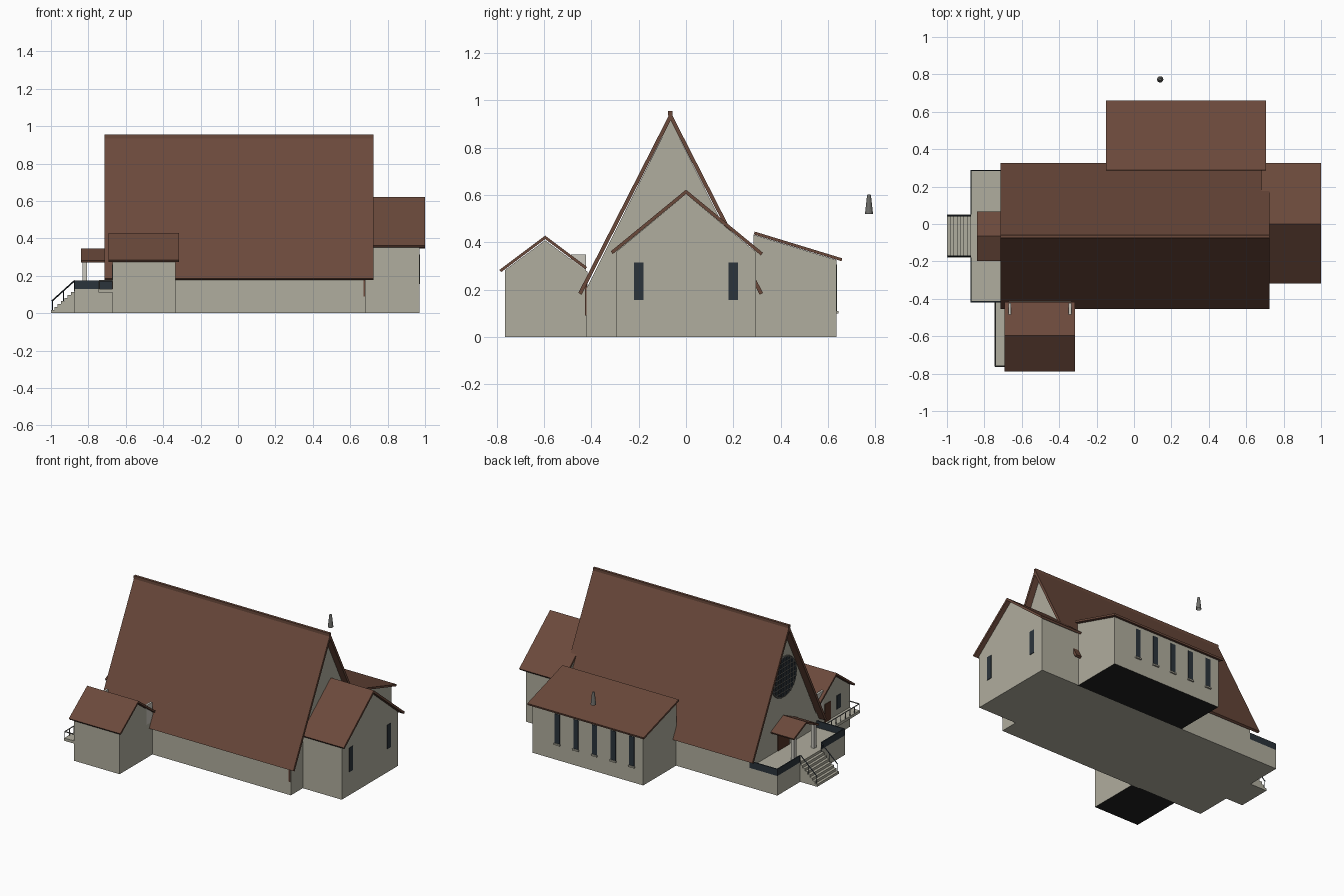
import bpy, bmesh, math
from mathutils import Vector

if "Cube" in bpy.data.objects:
    bpy.data.objects.remove(bpy.data.objects["Cube"])


def mat(name, r, g, b):
    m = bpy.data.materials.new(name)
    m.diffuse_color = (r, g, b, 1)
    m.use_nodes = True
    m.node_tree.nodes["Principled BSDF"].inputs["Base Color"].default_value = m.diffuse_color
    return m


WALL = mat("cream stone", .434, .418, .342)
ROOF = mat("brown roof", .147, .067, .044)
DARK = mat("dark glass", .024, .034, .044)
WOOD = mat("door wood", .09, .035, .02)
GREY = mat("grey metal", .15, .15, .14)
PALE = mat("pale post", .6, .58, .52)
BLACK = mat("black underside", .015, .015, .014)


def finish(bm, name, *mats):
    bmesh.ops.recalc_face_normals(bm, faces=bm.faces)
    me = bpy.data.meshes.new(name)
    bm.to_mesh(me)
    bm.free()
    for m in mats:
        me.materials.append(m)
    ob = bpy.data.objects.new(name, me)
    bpy.context.collection.objects.link(ob)
    return ob


def prism(name, pts, x0, x1, m, under=None):
    """Extrude a (y, z) outline along x; optionally colour its underside."""
    bm = bmesh.new()
    f = bm.faces.new([bm.verts.new((x0, y, z)) for y, z in pts])
    r = bmesh.ops.extrude_face_region(bm, geom=[f])
    vs = [v for v in r["geom"] if isinstance(v, bmesh.types.BMVert)]
    bmesh.ops.translate(bm, verts=vs, vec=(x1 - x0, 0, 0))
    if under:
        for f in bm.faces:
            if all(v.co.z < .001 for v in f.verts):
                f.material_index = 1
    return finish(bm, name, m, *([under] if under else []))


def box(name, x0, x1, y0, y1, z0, z1, m):
    return prism(name, [(y0, z0), (y1, z0), (y1, z1), (y0, z1)], x0, x1, m)


def bar(name, a, b, m, r=.004):
    """Thin square bar between two points."""
    a, b = Vector(a), Vector(b)
    bm = bmesh.new()
    bmesh.ops.create_cone(bm, cap_ends=True, segments=4, radius1=r, radius2=r, depth=(b - a).length)
    bmesh.ops.rotate(bm, verts=bm.verts, matrix=(b - a).to_track_quat('Z', 'Y').to_matrix())
    bmesh.ops.translate(bm, verts=bm.verts, vec=(a + b) / 2)
    return finish(bm, name, m)


def gable_roof(name, x0, x1, yc, ridge, left, right, slope, t):
    """Chevron slab with square-cut eaves; left and right are eave y values."""
    k = math.sqrt(1 + slope * slope)
    dy, dz = t * slope / k, t / k
    zl, zr = ridge - slope * (yc - left), ridge - slope * (right - yc)
    return prism(name, [(left, zl), (yc, ridge), (right, zr), (right - dy, zr - dz),
                        (yc, ridge - t * k), (left + dy, zl - dz)], x0, x1, ROOF)


def gable_walls(name, x0, x1, y0, y1, yc, peak, slope, under=None):
    return prism(name, [(y0, 0), (y1, 0), (y1, peak - slope * (y1 - yc)), (yc, peak),
                        (y0, peak - slope * (yc - y0))], x0, x1, WALL, under)


# Main hall
gable_walls("hall_walls", -.67, .683, -.42, .29, -.065, .915, 2.0)
gable_roof("hall_roof", -.715, .725, -.065, .95, -.455, .325, 1.96, .016)
box("hall_ridge_cap", -.715, .725, -.075, -.058, .935, .955, ROOF)
box("corner_downpipe", .67, .68, -.426, -.418, .09, .23, ROOF)

# Right wing with two end windows
gable_walls("right_wing_walls", .683, .97, -.295, .295, 0, .604, .83)
gable_roof("right_wing_roof", .683, 1, 0, .622, -.318, .325, .82, .014)
for y in (-.2, .2):
    box("right_wing_window", .968, .973, y - .02, y + .02, .155, .315, DARK)

# Rear lean-to with five tall windows
prism("lean_to_walls", [(.285, 0), (.635, 0), (.635, .325), (.285, .432)], -.13, .685, WALL, BLACK)
prism("lean_to_roof", [(.29, .445), (.66, .332), (.657, .32), (.286, .433)], -.15, .705, ROOF)
for i in range(5):
    x = -.047 + i * .137
    box("lean_to_window", x - .018, x + .018, .632, .638, .11, .305, DARK)
    box("lean_to_sill", x - .022, x + .022, .63, .645, .1, .11, WALL)

# Front-left side room
gable_walls("side_room_walls", -.67, -.335, -.765, -.415, -.595, .408, .74, BLACK)
gable_roof("side_room_roof", -.693, -.315, -.595, .428, -.788, -.418, .75, .012)
for x in (-.665, -.342):
    box("side_room_wall_end", x - .007, x + .007, -.485, -.422, .22, .348, PALE)
box("side_room_door", -.674, -.668, -.56, -.5, .13, .25, WOOD)
box("side_room_window", -.674, -.668, -.665, -.625, .17, .26, DARK)

# Side room landing and railing
box("landing", -.745, -.67, -.762, -.415, .112, .13, WALL)
bar("landing_rail", (-.742, -.76, .173), (-.742, -.42, .173), GREY)
bar("landing_rail", (-.742, -.76, .173), (-.67, -.76, .173), GREY)
for i in range(8):
    y = -.76 + i * .0485
    bar("landing_baluster", (-.742, y, .13), (-.742, y, .173), GREY, .003)

# Entrance terrace with dark parapet
box("terrace", -.875, -.66, -.42, .29, 0, .13, WALL)
box("terrace_parapet_front", -.875, -.67, -.42, -.413, .13, .175, DARK)
box("terrace_parapet_rear", -.875, -.67, .283, .29, .13, .175, DARK)
box("terrace_parapet_left", -.875, -.868, -.42, -.18, .13, .175, DARK)
box("terrace_parapet_left", -.875, -.868, .05, .29, .13, .175, DARK)

# Steps and sloping handrails
N = 7
for i in range(N):
    box("step", -1 + i * .125 / N, -.87, -.178, .05, i * .13 / (N + 1), (i + 1) * .13 / (N + 1), WALL)
for y in (-.172, .044):
    bar("handrail", (-.995, y, .065), (-.873, y, .175), DARK)
    for t in (0, .5, 1):
        x = -.992 + .117 * t
        bar("handrail_post", (x, y, .015 + .1 * t), (x, y, .067 + .106 * t), DARK, .003)

# Entrance canopy, posts and door
gable_roof("canopy_roof", -.84, -.665, -.065, .345, -.198, .068, .47, .012)
for y in (-.17, .04):
    box("canopy_post", -.832, -.808, y - .012, y + .012, .13, .29, PALE)
box("entrance_door", -.675, -.668, -.125, -.005, .13, .265, WOOD)

# Round gable window: glass disc, rim and lattice
C, R = Vector((-.672, -.065, .6)), .13
bm = bmesh.new()
bmesh.ops.create_cone(bm, cap_ends=True, segments=32, radius1=R, radius2=R, depth=.008)
glass = finish(bm, "round_window_glass", DARK)
glass.location, glass.rotation_euler = C, (0, math.pi / 2, 0)
bpy.ops.mesh.primitive_torus_add(location=C, rotation=(0, math.pi / 2, 0), major_radius=R,
                                 minor_radius=.006, major_segments=32, minor_segments=6)
rim = bpy.context.object
rim.name = "round_window_rim"
rim.data.materials.append(GREY)
for i in range(-3, 4):
    d = i * R / 4
    h = math.sqrt(R * R - d * d)
    x, y, z = C.x - .005, C.y, C.z
    bar("window_lattice", (x, y + d, z - h), (x, y + d, z + h), GREY, .003)
    bar("window_lattice", (x, y - h, z + d), (x, y + h, z + d), GREY, .003)

# Small detached bell behind the building
bm = bmesh.new()
bmesh.ops.create_cone(bm, cap_ends=False, segments=12, radius1=.017, radius2=.008, depth=.08)
bell = finish(bm, "bell", GREY)
bell.location = (.14, .773, .56)
bm = bmesh.new()
bmesh.ops.create_cone(bm, cap_ends=True, segments=12, radius1=.008, radius2=.006, depth=.005)
cap = finish(bm, "bell_cap", GREY)
cap.location = (.14, .773, .6)
